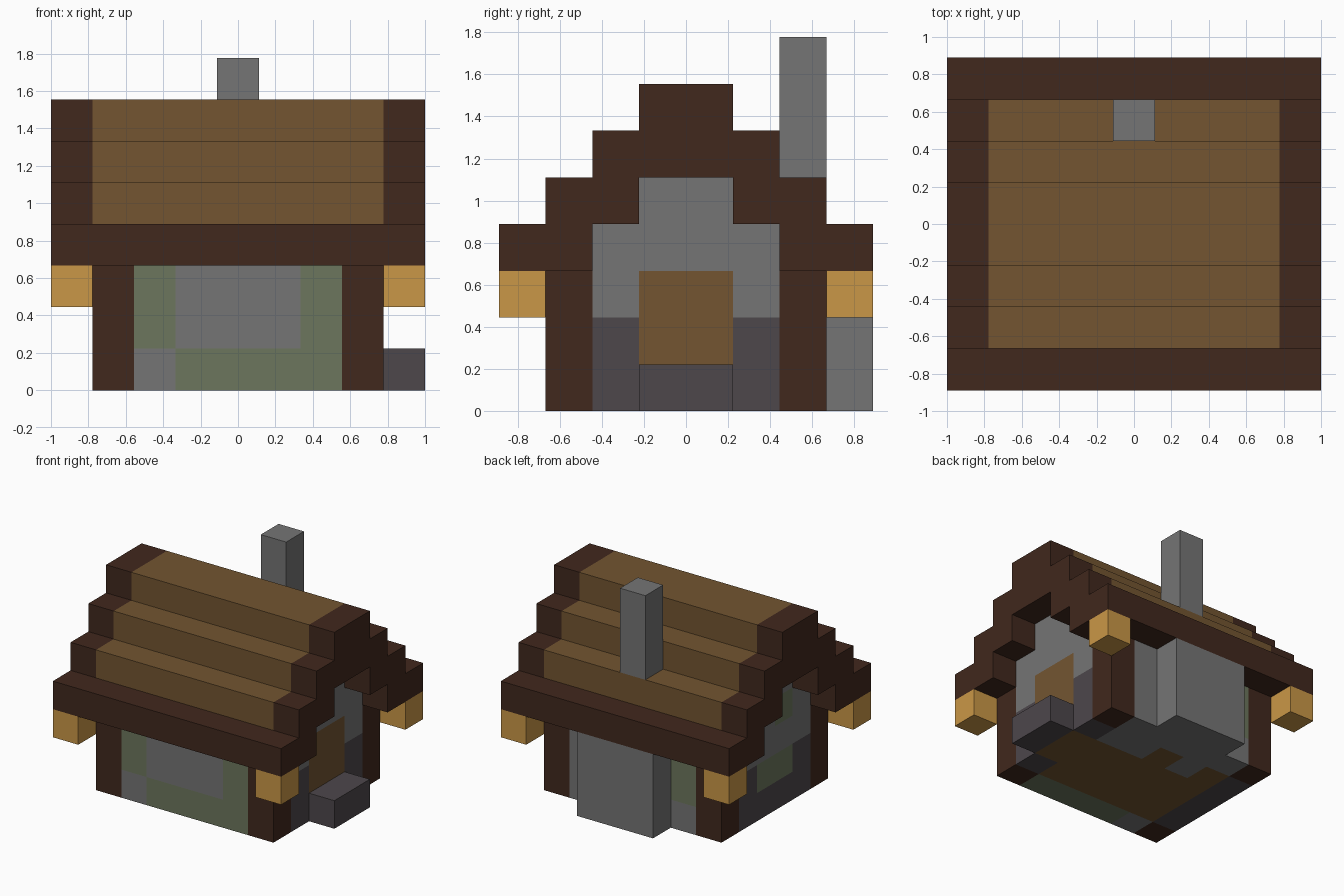
import bpy, bmesh
from mathutils import Vector

U = 2 / 9  # size of one block

cube = bpy.data.objects.get("Cube")
if cube:
    bpy.data.objects.remove(cube, do_unlink=True)


def material(name, rgb):
    lin = [((c / 255 + 0.055) / 1.055) ** 2.4 for c in rgb] + [1]
    m = bpy.data.materials.new(name)
    m.use_nodes = True
    m.diffuse_color = lin
    bsdf = m.node_tree.nodes["Principled BSDF"]
    bsdf.inputs["Base Color"].default_value = lin
    bsdf.inputs["Roughness"].default_value = 0.9
    return m


STONE = material("grey stone", (117, 117, 117))
MOSS = material("mossy stone", (108, 118, 93))
SLATE = material("dark slate", (77, 71, 75))
PLANK = material("brown planks", (115, 85, 49))
TIMBER = material("dark timber", (65, 40, 29))
LAMP = material("lantern gold", (202, 151, 71))


def block_part(name, xs, ys, zs, rule):
    """Outer skin of the blocks for which rule(x, y, z) gives a material."""
    cells = {(x, y, z): rule(x, y, z) for x in xs for y in ys for z in zs}
    cells = {c: m for c, m in cells.items() if m}
    mats = list(dict.fromkeys(cells.values()))
    bm = bmesh.new()
    for cell, mat in cells.items():
        centre = Vector(cell) + Vector((0, 0.5, 0.5))
        for axis in range(3):
            for sign in (-1, 1):
                near = list(cell)
                near[axis] += sign
                if tuple(near) in cells:
                    continue
                n, a, b = (Vector((0, 0, 0)) for _ in range(3))
                n[axis] = sign / 2
                a[(axis + 1) % 3] = 0.5
                b[(axis + 2) % 3] = sign / 2
                ring = (-a - b, a - b, a + b, b - a)
                face = bm.faces.new([bm.verts.new((centre + n + p) * U) for p in ring])
                face.material_index = mats.index(mat)
    # Merge neighbouring squares of one colour into larger flat faces
    bmesh.ops.remove_doubles(bm, verts=bm.verts, dist=0.001)
    bmesh.ops.dissolve_limit(bm, angle_limit=0.01, verts=bm.verts,
                             edges=bm.edges, delimit={'MATERIAL'})
    mesh = bpy.data.meshes.new(name)
    bm.to_mesh(mesh)
    bm.free()
    for m in mats:
        mesh.materials.append(m)
    obj = bpy.data.objects.new(name, mesh)
    bpy.context.collection.objects.link(obj)
    return obj


def from_ridge(y):
    return y if y >= 0 else -1 - y


def gable_stone(r, z):
    if z == 4 and r > 0:
        return None
    return SLATE if z < 2 else STONE


def wall_rule(x, y, z):
    r = from_ridge(y)
    if abs(x) == 3 and r == 2:                       # corner posts
        return TIMBER if z < 3 else None
    if x == 3 and r < 2:                             # door gable and its sill
        return PLANK if r == 0 and z < 3 else gable_stone(r, z)
    if x == -3 and r < 2:                            # plain gable
        if (r == 0 and z == 1) or (y == -1 and z == 3):
            return MOSS
        return gable_stone(r, z)
    if y == -3 and z < 3:                            # front wall
        if abs(x) < 2 and z > 0 or (x == -2 and z == 0):
            return STONE
        return MOSS
    if y == 2 and z < 3:                             # back wall
        return MOSS if x == -2 and z > 0 else STONE
    if z == 0:                                       # floor with hearth stones
        return STONE if y == 1 and x in (-1, 1, 2) else PLANK
    return None


def roof_rule(x, y, z):
    # Each course is two blocks deep and steps in by one
    if from_ridge(y) not in (5 - z, 6 - z):
        return None
    return TIMBER if abs(x) == 4 or z == 3 else PLANK


block_part("house_walls", range(-3, 4), range(-3, 3), range(5), wall_rule)
block_part("stepped_roof", range(-4, 5), range(-4, 4), range(3, 7), roof_rule)

# Chimney, its wide base and the door step
block_part("chimney_stack", [0], [2], range(5, 8), lambda *c: STONE)
block_part("chimney_base", range(-1, 2), [3], range(3), lambda *c: STONE)
block_part("door_step", [4], [-1, 0], [0], lambda *c: SLATE)

# Lanterns hung under the four roof corners
for x, side in ((4, "left"), (-4, "right")):
    for y, end in ((-4, "front"), (3, "back")):
        block_part(f"lantern_{end}_{side}", [x], [y], [2], lambda *c: LAMP)
